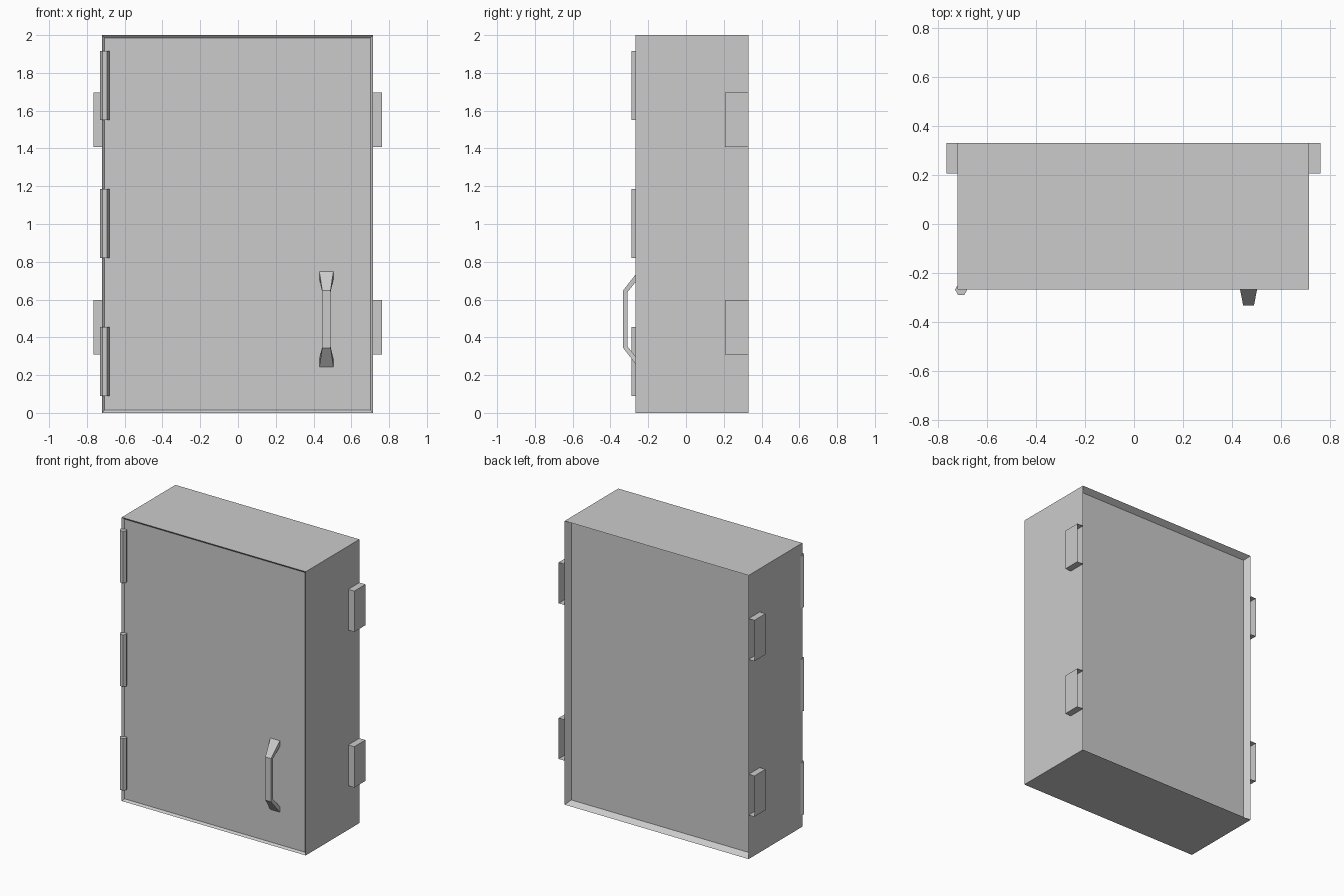
import bpy, bmesh, math
from mathutils import Matrix, Vector

cube = bpy.data.objects.get("Cube")
if cube:
    bpy.data.objects.remove(cube, do_unlink=True)

grey = bpy.data.materials.new("painted_grey_metal")
grey.use_nodes = True
colour = (0.6, 0.6, 0.6, 1)
grey.diffuse_color = colour
grey.node_tree.nodes["Principled BSDF"].inputs["Base Color"].default_value = colour


def finish(name, bm):
    bmesh.ops.recalc_face_normals(bm, faces=bm.faces[:])
    mesh = bpy.data.meshes.new(name)
    bm.to_mesh(mesh)
    bm.free()
    mesh.materials.append(grey)
    obj = bpy.data.objects.new(name, mesh)
    bpy.context.collection.objects.link(obj)
    return obj


def box(low, high):
    low, high = Vector(low), Vector(high)
    bm = bmesh.new()
    place = Matrix.Translation((low + high) / 2) @ Matrix.Diagonal((high - low).to_4d())
    bmesh.ops.create_cube(bm, size=1, matrix=place)
    bm.normal_update()
    return bm


def facing(bm, direction):
    return [f for f in bm.faces if f.normal.dot(Vector(direction)) > 0.9]


# Cabinet with a shallow door recess in front and a deeper one behind
LEFT, RIGHT, FRONT, BACK = -0.72, 0.715, -0.267, 0.331
bm = box((LEFT, FRONT, 0), (RIGHT, BACK, 2))
for direction, rim, depth in (((0, -1, 0), 0.02, 0.013), ((0, 1, 0), 0.033, 0.042)):
    bmesh.ops.inset_individual(bm, faces=facing(bm, direction), thickness=rim, depth=-depth)
finish("cabinet_body", bm)

# Mounting brackets: thin shells open at the back
for side, x0, x1 in (("right", -0.765, LEFT), ("left", RIGHT, 0.762)):
    for level, z in (("lower", 0.31), ("upper", 1.407)):
        bm = box((x0, 0.207, z), (x1, BACK, z + 0.288))
        bmesh.ops.delete(bm, geom=facing(bm, (0, 1, 0)), context='FACES')
        finish(f"{level}_{side}_bracket", bm)

# Six-sided hinge barrels
for level, z in (("lower", 0.272), ("middle", 1.003), ("upper", 1.733)):
    bm = bmesh.new()
    bmesh.ops.create_cone(bm, cap_ends=True, segments=6, radius1=0.025, radius2=0.025,
                          depth=0.366, matrix=Matrix.Translation((-0.706, -0.268, z))
                          @ Matrix.Rotation(math.pi / 2, 4, 'Z'))
    # Turn a corner towards the side so a flat faces the front
    if max(v.co.x for v in bm.verts) < -0.706 + 0.024:
        bmesh.ops.rotate(bm, verts=bm.verts[:], cent=(-0.706, -0.268, z),
                         matrix=Matrix.Rotation(math.pi / 6, 3, 'Z'))
    finish(f"{level}_hinge", bm)

# Pull handle: sections of (half width, outer y, outer z, inner y, inner z)
MID_Z, MID_X = 0.496, 0.468
end = (0.037, -0.255, 0.252, -0.255, 0.212)
bend = (0.022, -0.333, 0.152, -0.311, 0.142)
bm = bmesh.new()
rings = []
for (w, yo, zo, yi, zi), s in ((end, 1), (bend, 1), (bend, -1), (end, -1)):
    corners = ((-w, yo, zo), (w, yo, zo), (w, yi, zi), (-w, yi, zi))
    rings.append([bm.verts.new((MID_X + x, y, MID_Z + s * z)) for x, y, z in corners])
for a, b in zip(rings, rings[1:]):
    for i in range(4):
        j = (i + 1) % 4
        bm.faces.new((a[i], a[j], b[j], b[i]))
bm.faces.new(rings[0])
bm.faces.new(rings[-1])
finish("door_handle", bm)
